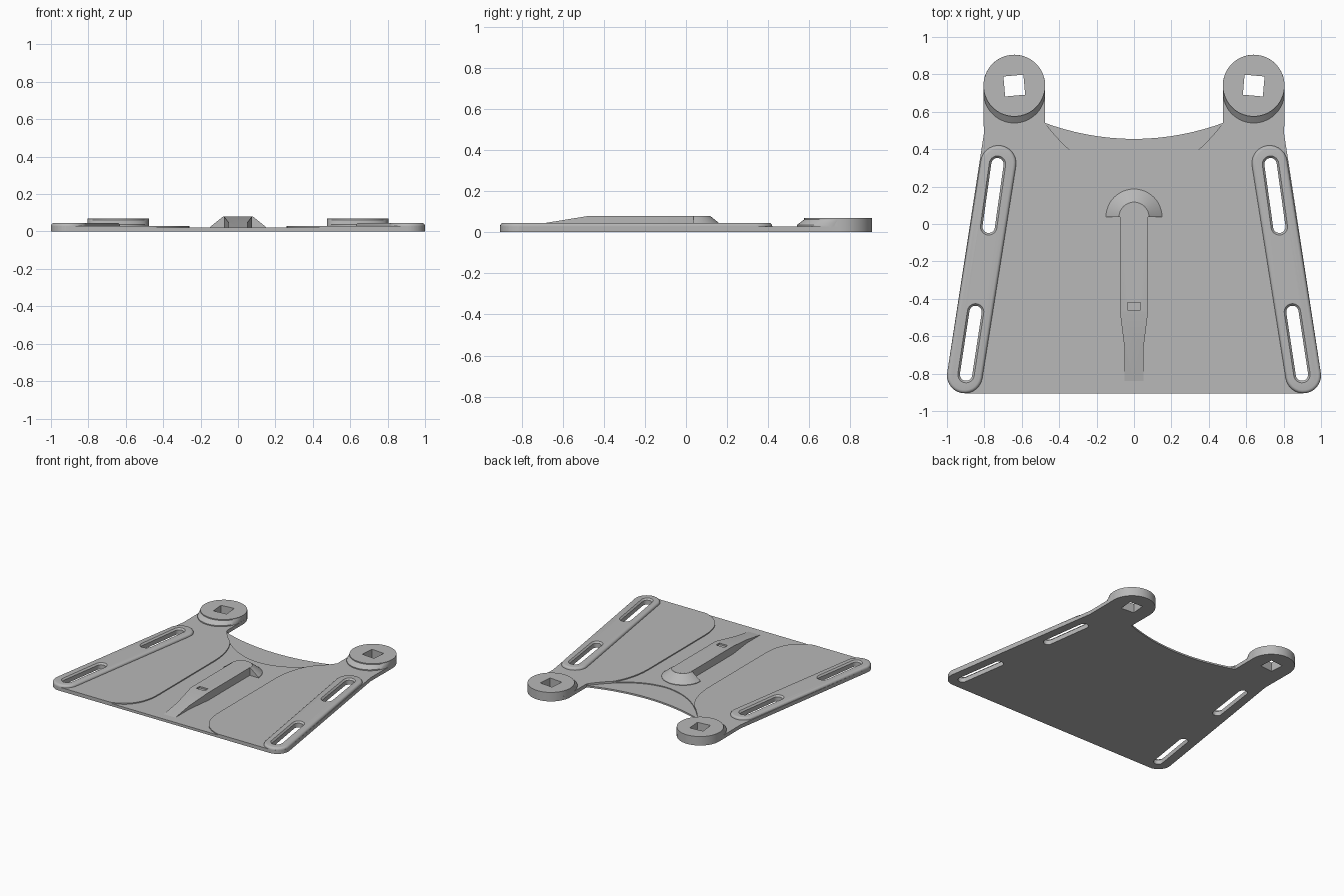
import bpy, bmesh
from math import sin, cos, radians, atan2, pi
from mathutils import Vector

cube = bpy.data.objects.get("Cube")
if cube:
    bpy.data.objects.remove(cube, do_unlink=True)

grey = bpy.data.materials.new("plain grey")
grey.use_nodes = True
colour = (0.48, 0.48, 0.48, 1)
grey.diffuse_color = colour
grey.node_tree.nodes["Principled BSDF"].inputs["Base Color"].default_value = colour


def arc(cx, cy, r, a0, a1, n=24):
    """Points on a circular arc, angles in degrees."""
    return [(cx + r * cos(radians(a0 + (a1 - a0) * i / n)),
             cy + r * sin(radians(a0 + (a1 - a0) * i / n))) for i in range(n + 1)]


def stadium(p, q, r, n=14):
    """Rounded slot outline running from p to q."""
    a = atan2(q[1] - p[1], q[0] - p[0]) * 180 / pi
    return arc(*q, r, a - 90, a + 90, n) + arc(*p, r, a + 90, a + 270, n)


def bend(a, c, b, n=12):
    """Quadratic curve from a to b pulled toward c."""
    a, c, b = Vector(a), Vector(c), Vector(b)
    return [tuple(a * (1 - t) ** 2 + c * 2 * t * (1 - t) + b * t * t)
            for t in (i / n for i in range(n + 1))]


def mirrored(half):
    """Close a right-hand half outline with its reflection."""
    return half + [(-x, y) for x, y in reversed(half) if x > 0.001]


def loft(name, rings, bevel=0):
    """Solid through outlines of equal count; each ring is (outline, z or z function)."""
    bm = bmesh.new()
    loops = []
    for pts, z in rings:
        loops.append([bm.verts.new((x, y, z(x, y) if callable(z) else z)) for x, y in pts])
    n = len(loops[0])
    bm.faces.new(loops[0][::-1])
    top = bm.faces.new(loops[-1])
    for lo, hi in zip(loops, loops[1:]):
        for i in range(n):
            j = (i + 1) % n
            bm.faces.new((lo[i], lo[j], hi[j], hi[i]))
    bmesh.ops.recalc_face_normals(bm, faces=bm.faces)
    if bevel:
        bmesh.ops.bevel(bm, geom=list(top.edges), offset=bevel, segments=4,
                        profile=0.5, affect='EDGES', clamp_overlap=True)
    me = bpy.data.meshes.new(name)
    bm.to_mesh(me)
    bm.free()
    me.materials.append(grey)
    ob = bpy.data.objects.new(name, me)
    bpy.context.collection.objects.link(ob)
    return ob


def activate(ob):
    bpy.ops.object.select_all(action='DESELECT')
    ob.select_set(True)
    bpy.context.view_layer.objects.active = ob


def cut(ob, cutters):
    activate(ob)
    for c in cutters:
        mod = ob.modifiers.new("cut", 'BOOLEAN')
        mod.operation = 'DIFFERENCE'
        mod.solver = 'EXACT'
        mod.object = c
        bpy.ops.object.modifier_apply(modifier=mod.name)


PANEL, CHANNEL, LENS, RAIL, DISC, RIDGE = 0.028, 0.02, 0.013, 0.046, 0.07, 0.08
DX, DY, DR = 0.64, 0.74, 0.165

# Base plate with rounded front corners, lug ends and scooped back edge
back_edge = bend((0.475, 0.54), (0.24, 0.455), (0, 0.455))
outline = mirrored([(0, -0.905)] + arc(0.905, -0.81, 0.095, -90, 8, 12) + [(0.803, 0.48)]
                   + arc(DX, DY, DR, 0, 180, 40) + back_edge)
plate = loft("base_plate", [(outline, 0), (outline, PANEL)])

# Recessed centre channel and lower crescent behind it
channel = mirrored([(0, -1), (0.48, -1)]
                   + bend((0.48, -0.91), (0.26, -0.86), (0.26, -0.6))
                   + bend((0.26, 0.1), (0.27, 0.38), (0.47, 0.53)) + [(0.47, 0.6), (0, 0.6)])
crescent = mirrored(bend((0, 0.25), (0.26, 0.26), (0.468, 0.53)) + [(0.468, 0.6), (0, 0.6)])
helpers = [loft("channel_cutter", [(channel, CHANNEL), (channel, 0.1)]),
           loft("crescent_cutter", [(crescent, LENS), (crescent, 0.1)])]
cut(plate, helpers)
parts = [plate]

for side, label in ((1, "left"), (-1, "right")):
    def flip(pts):
        return [(side * x, y) for x, y in pts]

    # Slot and square hole cutters
    slots = []
    for p, q in (((0.73, 0.32), (0.777, -0.015)), ((0.847, -0.47), (0.898, -0.805))):
        thin, wide = flip(stadium(p, q, 0.033)), flip(stadium(p, q, 0.045))
        slots.append(loft("slot_cutter", [(thin, -0.1), (thin, RAIL - 0.012),
                                          (wide, RAIL + 0.001), (wide, 0.2)]))
    square = flip(arc(DX, DY, 0.076, 40, 310, 3))
    hole = loft("square_cutter", [(square, -0.1), (square, 0.2)])
    helpers += slots + [hole]

    # Raised slotted rail along the edge
    rail_shape = flip(stadium((0.725, 0.325), (0.905, -0.81), 0.095))
    rail = loft(label + "_slotted_rail", [(rail_shape, 0.001), (rail_shape, RAIL)], 0.017)
    cut(rail, slots)

    # Round boss with a sloped front skirt
    ring = flip(arc(DX, DY, DR, 0, 354, 59))
    boss = loft(label + "_round_boss", [(ring, 0.001), (ring, DISC)])
    foot = [(x, y - 0.035) for x, y in ring]
    skirt = loft(label + "_boss_skirt", [(foot, 0.022), (foot, 0.036), (ring, 0.062)])
    for ob in (boss, skirt, plate):
        cut(ob, [hole])
    cut(plate, slots)
    parts += [rail, boss, skirt]

# Centre ridge: narrows and slopes down to the front edge, rounded at the back
ridge_shape = mirrored([(0, -0.85), (0.05, -0.85), (0.05, -0.67), (0.075, -0.47)]
                       + arc(0, 0.04, 0.075, 0, 90, 12))
ridge = loft("centre_ridge", [(ridge_shape, 0.005), (ridge_shape, RIDGE)])
wedge_side = [(-0.47, RIDGE), (-0.9, 0.01), (-0.9, 0.2), (-0.47, 0.2)]
wedge = loft("wedge_cutter", [(wedge_side, -0.3), (wedge_side, 0.3)])
for v in wedge.data.vertices:
    v.co = v.co.zxy
notch_shape = [(-0.036, -0.46), (0.036, -0.46), (0.036, -0.42), (-0.036, -0.42)]
notch = loft("notch_cutter", [(notch_shape, 0.068), (notch_shape, 0.2)])
cut(ridge, [wedge, notch])
helpers += [wedge, notch]

# Half cone wrapped round the back of the ridge
cone = loft("ridge_end_cone", [(arc(0, 0.037, 0.15, 0, 180), 0.005),
                               (arc(0, 0.037, 0.15, 0, 180), 0.024),
                               (arc(0, 0.037, 0.08, 0, 180), RIDGE - 0.0005)])
parts += [ridge, cone]

for h in helpers:
    bpy.data.objects.remove(h, do_unlink=True)
for ob in parts:
    activate(ob)
    bpy.ops.object.shade_smooth_by_angle(angle=radians(30))
